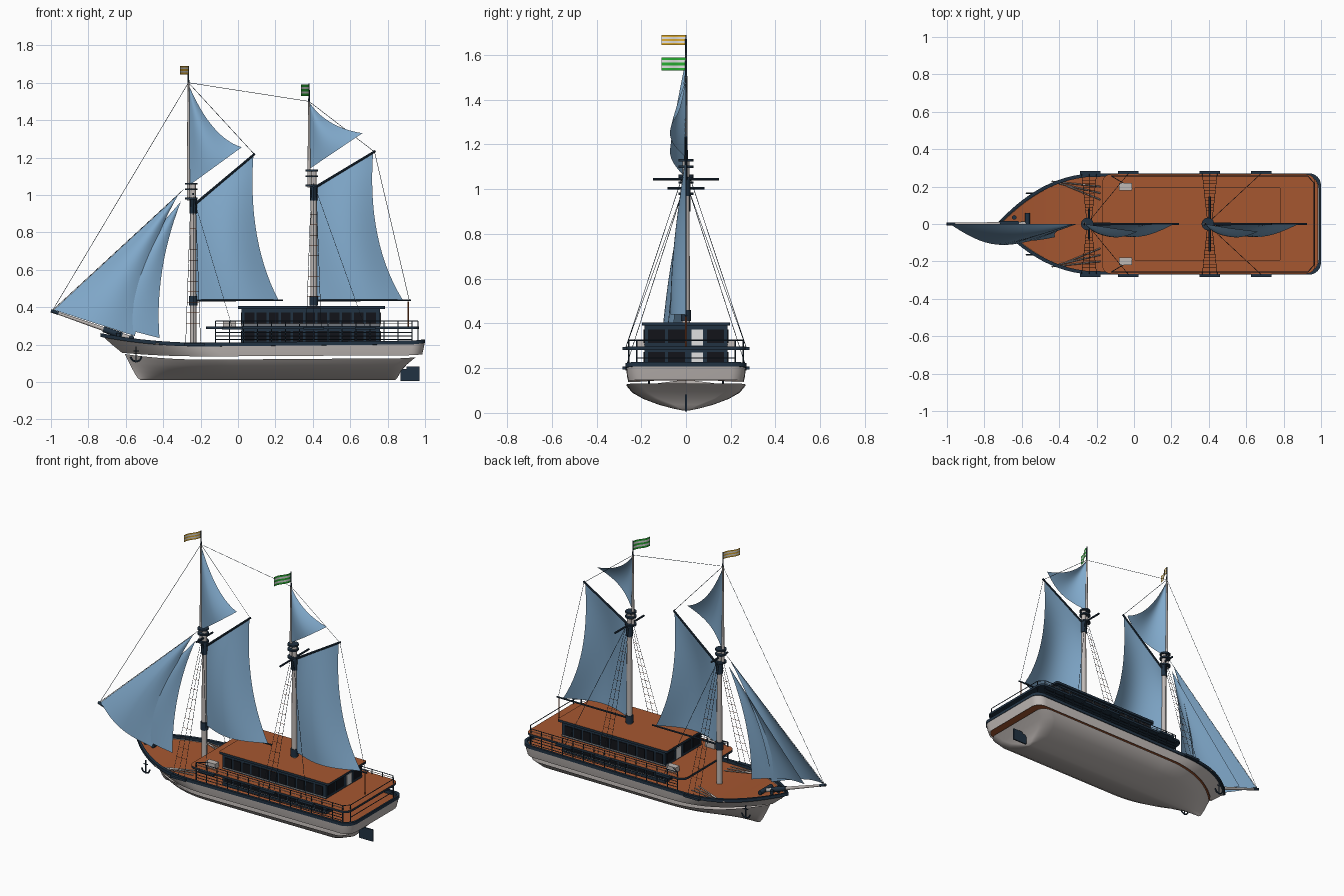
import bpy, bmesh, math
from mathutils import Vector

cube = bpy.data.objects.get("Cube")
if cube:
    bpy.data.objects.remove(cube, do_unlink=True)


def material(name, r, g, b):
    m = bpy.data.materials.new(name)
    m.use_nodes = True
    m.diffuse_color = (r, g, b, 1)
    m.node_tree.nodes["Principled BSDF"].inputs["Base Color"].default_value = (r, g, b, 1)
    return m


HULL = material("warm grey paint", .52, .48, .46)
DECK = material("orange wood", .38, .095, .03)
NAVY = material("dark navy", .015, .032, .055)
SAIL = material("blue canvas", .22, .40, .60)
GLASS = material("black glass", .006, .007, .01)
WHITE = material("white", .75, .75, .75)
GREEN = material("flag green", .02, .42, .03)
YELLOW = material("flag yellow", .75, .42, .03)


def finish(name, bm, mats, rule=None, smooth=None, normals=True):
    if normals:
        bmesh.ops.recalc_face_normals(bm, faces=bm.faces)
    bm.normal_update()
    if rule:
        for f in bm.faces:
            f.material_index = rule(f)
    me = bpy.data.meshes.new(name)
    bm.to_mesh(me)
    bm.free()
    for m in mats:
        me.materials.append(m)
    ob = bpy.data.objects.new(name, me)
    bpy.context.collection.objects.link(ob)
    if smooth:
        bpy.ops.object.select_all(action='DESELECT')
        ob.select_set(True)
        bpy.context.view_layer.objects.active = ob
        bpy.ops.object.shade_smooth_by_angle(angle=math.radians(smooth))
    return ob


def top_face(f):
    return 1 if f.normal.z > .7 else 0


def boxes(name, items, mats, rule=None, round_corners=0):
    """Boxes given as (x0, x1, y0, y1, z0, z1)."""
    bm = bmesh.new()
    for x0, x1, y0, y1, z0, z1 in items:
        vs = bmesh.ops.create_cube(bm, size=1)["verts"]
        for v in vs:
            v.co = (x0 if v.co.x < 0 else x1, y0 if v.co.y < 0 else y1, z0 if v.co.z < 0 else z1)
    if round_corners:
        edges = [e for e in bm.edges if abs(e.verts[0].co.z - e.verts[1].co.z) > .001]
        bmesh.ops.bevel(bm, geom=edges, offset=round_corners, segments=4, profile=.5, affect='EDGES')
    return finish(name, bm, mats, rule)


def rods(name, segments, mat, sides=8, smooth=40):
    """Round rods given as (start, end, start radius, end radius)."""
    bm = bmesh.new()
    for a, b, r0, r1 in segments:
        a, b = Vector(a), Vector(b)
        turn = (b - a).to_track_quat('Z', 'Y').to_matrix().to_4x4()
        turn.translation = (a + b) / 2
        bmesh.ops.create_cone(bm, cap_ends=True, segments=sides, radius1=r0, radius2=r1,
                              depth=(b - a).length, matrix=turn)
    return finish(name, bm, [mat], smooth=smooth)


def sheer(x):
    bow = max(0, (-x - .2) / .53)
    stern = max(0, (x - .7) / .3)
    return .05 * bow ** 2 + .018 * stern ** 2


def half_outline(x0, x1, w):
    pts = []
    for i in range(17):
        t = (i / 16) ** 1.4
        pts.append((x0 + .55 * t, w * (1 - (1 - t) ** 2.2)))
    r = min(.065, w * .6)
    for i in range(7):
        a = i / 6 * math.pi / 2
        pts.append((x1 - r + r * math.sin(a), w - r + r * math.cos(a)))
    return pts


def loft(name, levels, mats, cap=False, smooth=45):
    """Plan outlines stacked as (x0, x1, half width, z, share of sheer)."""
    bm = bmesh.new()
    rings = []
    for x0, x1, w, z, s in levels:
        half = half_outline(x0, x1, w)
        ring = half + [(x, -y) for x, y in reversed(half[1:])]
        rings.append([bm.verts.new((x, y, z + s * sheer(x))) for x, y in ring])
    n = len(rings[0])
    for a, b in zip(rings, rings[1:]):
        for i in range(n):
            j = (i + 1) % n
            bm.faces.new((a[i], a[j], b[j], b[i]))
    if cap:
        r = rings[0]
        bm.faces.new((r[0], r[1], r[-1]))
        for i in range(1, n // 2):
            bm.faces.new((r[i], r[i + 1], r[-i - 1], r[-i]))
    return finish(name, bm, mats, smooth=smooth)


# Hull, bulwark, cap rail and main deck
loft("lower_hull", [(-.52, .84, .012, .01, 0), (-.535, .85, .06, .02, 0), (-.548, .86, .12, .036, .1),
                    (-.565, .875, .19, .062, .3), (-.583, .905, .24, .09, .6),
                    (-.605, .95, .265, .12, 1)], [HULL], cap=True, smooth=60)
loft("upper_hull", [(-.62, .985, .258, .137, .6), (-.67, .992, .264, .165, .8),
                    (-.73, 1, .267, .2, 1)], [HULL])
loft("cap_rail", [(-.72, .99, .255, .19, 1), (-.735, 1, .271, .19, 1), (-.735, 1, .271, .21, 1),
                  (-.718, .988, .255, .21, 1), (-.72, .99, .255, .19, 1)], [NAVY], smooth=30)
loft("main_deck", [(-.712, .985, .258, .188, 1)], [DECK], cap=True)
loft("lower_deck_floor", [(-.615, .98, .252, .145, .6)], [DECK], cap=True)
boxes("rudder", [(.87, .97, -.004, .004, .006, .07), (.9, .97, -.004, .004, .07, .082)], [NAVY])

# Cabins, upper deck and roof
boxes("cabin", [(.02, .76, -.185, .185, .18, .39)], [NAVY])
boxes("upper_deck", [(-.17, .968, -.266, .266, .282, .296)], [NAVY, DECK], top_face, .045)
boxes("roof", [(0, .785, -.197, .197, .39, .405)], [NAVY, DECK], top_face, .012)
panes, sills = [], []
for z0, z1 in ((.215, .272), (.312, .372)):
    for s in (-1, 1):
        ya, yb = sorted((s * .18, s * .189))
        for i in range(11):
            x = .035 + i * .065
            panes.append((x, x + .052, ya, yb, z0, z1))
        sills.append((.02, .76, min(s * .184, s * .188), max(s * .184, s * .188), z0 - .009, z0 - .005))
    for x in (.017, .755):
        for y in (-.17, -.08, .095):
            panes.append((x, x + .008, y, y + .075, z0, z1))
boxes("cabin_windows", panes, [GLASS])
boxes("window_sills", sills, [HULL])
boxes("cabin_doors", [(x, x + .009, .025, .075, z, z + .07) for x in (.015, .756) for z in (.2, .302)], [WHITE])
boxes("deck_lockers", [(-.08, -.01, s * .2 - .02, s * .2 + .02, .296, .328) for s in (-1, 1)], [HULL])

# Deck posts and railings
posts, bars = [], []
for s in (-1, 1):
    for i in range(15):
        x = -.12 + i * .075
        posts.append(((x, s * .256, .2), (x, s * .256, .325), .003, .003))
    for z in (.228, .246, .264, .325):
        posts.append(((-.12, s * .256, z), (.93, s * .256, z), .0025, .0025))
    bars.append(((-.12, s * .256, .311), (.93, s * .256, .311), .0018, .0018))
    posts.append(((-.12, s * .256, .325), (-.01, s * .19, .325), .0025, .0025))
    posts.append(((.93, s * .256, .325), (.962, s * .22, .325), .0025, .0025))
    posts.append(((.962, s * .22, .2), (.962, s * .22, .325), .003, .003))
for z in (.245, .325):
    posts.append(((.962, -.22, z), (.962, .22, z), .0025, .0025))
rods("railings", posts, NAVY, 6)
rods("light_rails", bars, HULL, 6)
rods("boom_rest", [((.91, 0, .296), (.91, 0, .43), .004, .004)], DECK)

# Shroud ledges on both sides
ledges = []
for x, z in ((-.235, .2), (-.03, .288), (.405, .288), (.68, .288)):
    for s in (-1, 1):
        ledges.append((x - .055, x + .055, min(s * .25, s * .284), max(s * .25, s * .284), z - .007, z + .007))
boxes("shroud_ledges", ledges, [NAVY])

# Foredeck slats, bitts and windlass
slats = []
for s in (-1, 1):
    for k in range(3):
        slats.append(((-.44 + k * .04, s * (.228 - k * .012), .205), (-.18, s * (.2 - k * .035), .205), .004, .004))
rods("foredeck_slats", slats, HULL, 4, None)
rods("windlass", [((-.57, -.06, .236), (-.57, .06, .236), .014, .014)]
     + [((-.64, s * .035, .22), (-.64, s * .035, .262), .009, .012) for s in (-1, 1)], NAVY, 10)

# Anchors
for side, s in (("right", -1), ("left", 1)):
    y = s * .165
    tips = [(-.575, y, .135), (-.565, y, .116), (-.545, y, .108), (-.525, y, .116), (-.515, y, .135)]
    rods(side + "_anchor", [(a, b, .005, .005) for a, b in zip(tips, tips[1:])]
         + [((-.545, y, .108), (-.545, y, .19), .004, .004),
            ((-.56, y, .165), (-.53, y, .165), .003, .003)], NAVY, 6)

# Bowsprit
rods("bowsprit", [((-.58, 0, .235), (-.97, 0, .37), .013, .007)], HULL, 10)
rods("bowsprit_tip", [((-.96, 0, .367), (-1, 0, .381), .009, .009),
                      ((-.72, 0, .282), (-.62, 0, .248), .016, .017)], NAVY, 10)


# Masts with tops, yards, gaffs and booms
def mast(name, x, foot, head, top, tip, yard_z, yard, gaff, boom_end):
    xt = x - .025
    rods(name + "_mast", [((x, 0, foot), (x, 0, head), .018, .015),
                          ((xt, 0, head - .09), (xt, 0, top), .009, .005)], HULL, 12)
    discs = [((x - .01, 0, head - d), (x - .01, 0, head - d + .01), .034, .034) for d in (.005, .035, .085)]
    rods(name + "_mast_fittings", discs
         + [((x, 0, .41), (x, 0, .46), .023, .023), ((x, 0, head - .16), (x, 0, head - .08), .02, .02),
            ((xt, 0, top - .02), (xt, 0, tip), .005, .003)], NAVY, 12)
    (gx0, gz0), (gx1, gz1) = gaff
    rods(name + "_spars", [((x, -yard, yard_z), (x, yard, yard_z), .006, .006),
                           ((gx0, 0, gz0), (gx1, 0, gz1), .007, .006),
                           ((x, 0, .437), (boom_end, 0, .437), .006, .005)], NAVY, 8)


mast("fore", -.24, .19, 1.06, 1.6, 1.69, 1.005, .083, ((-.225, .955), (.09, 1.22)), .24)
mast("main", .405, .4, 1.13, 1.5, 1.595, 1.045, .148, ((.42, 1.045), (.735, 1.235)), .925)


# Sails stretched between two curved edges
def through(pts, t):
    a, m, b = (Vector(p) for p in pts)
    c = 2 * m - (a + b) / 2
    return a * (1 - t) ** 2 + 2 * c * t * (1 - t) + b * t * t


def sail(name, luff, leech, depth, drift=0):
    bm = bmesh.new()
    n = 14
    grid = []
    for j in range(n + 1):
        v = j / n
        a, b = through(luff, v), through(leech, v)
        row = []
        for i in range(n + 1):
            u = i / n
            p = a.lerp(b, u)
            y = -depth * math.sin(math.pi * u) * (1 - v ** 2) - drift * u * (1 - v)
            row.append(bm.verts.new((p.x, y, p.y)))
        grid.append(row)
    for r, q in zip(grid, grid[1:]):
        for i in range(n):
            bm.faces.new((r[i], r[i + 1], q[i + 1], q[i]))
    bmesh.ops.remove_doubles(bm, verts=bm.verts, dist=.0001)
    finish(name, bm, [SAIL], smooth=80, normals=False)


sail("fore_sail", ((-.225, .44), (-.225, .7), (-.225, .95)), ((.215, .44), (.1, .79), (.082, 1.205)), .07)
sail("main_sail", ((.42, .44), (.42, .74), (.42, 1.045)), ((.88, .44), (.745, .79), (.722, 1.22)), .07)
sail("fore_topsail", ((-.26, 1.05), (-.11, 1.185), (.02, 1.255)), ((-.26, 1.06), (-.26, 1.3), (-.26, 1.58)), 0, 0)
sail("main_topsail", ((.385, 1.14), (.5, 1.275), (.66, 1.33)), ((.385, 1.15), (.385, 1.3), (.385, 1.49)), 0, 0)
for label, mid in (("fore_topsail", (-.13, 1.36)), ("main_topsail", (.5, 1.385))):
    ob = bpy.data.objects.get(label)
    bpy.data.objects.remove(ob, do_unlink=True)
    if label[0] == "f":
        sail(label, ((-.262, 1.05), (-.262, 1.3), (-.262, 1.58)), ((.02, 1.255), mid, (-.26, 1.58)), .05, .04)
    else:
        sail(label, ((.383, 1.14), (.383, 1.3), (.383, 1.49)), ((.665, 1.33), mid, (.385, 1.49)), .05, .04)
sail("outer_jib", ((-.985, .385), (-.65, .695), (-.32, 1)), ((-.55, .245), (-.485, .62), (-.32, 1)), .06, .09)
sail("inner_jib", ((-.85, .345), (-.58, .65), (-.305, .965)), ((-.42, .235), (-.405, .6), (-.305, .965)), .05, .07)

# Rigging
lines = [((-.99, 0, .385), (-.265, 0, 1.6)), ((-.265, 0, 1.6), (.38, 0, 1.5)),
         ((.085, 0, 1.22), (-.265, 0, 1.6)), ((.73, 0, 1.23), (.38, 0, 1.5)),
         ((.73, 0, 1.23), (.915, 0, .44)), ((-.99, 0, .385), (-.29, 0, 1.03))]
rungs = []
for x, top, foot, aft in ((-.24, .99, .2, -.03), (.405, 1.06, .29, .68)):
    for s in (-1, 1):
        for d in (-.04, 0, .04):
            lines.append(((x + d * .3, s * .015, top), (x + d, s * .27, foot)))
        lines.append(((x, s * .015, top), (aft, s * .27, .29)))
        for k in range(2, 12):
            t = k / 14
            y, z, w = s * (.27 - .255 * t), foot + (top - foot) * t, .04 - .028 * t
            rungs.append(((x - w, y, z), (x + w, y, z), .0012, .0012))
rods("rigging_lines", [(a, b, .0013, .0013) for a, b in lines], NAVY, 4, None)
rods("rope_ladder_rungs", rungs, DECK, 4, None)


# Flags in horizontal bands
def flag(name, x, z0, z1, mat):
    bm = bmesh.new()
    rows = []
    for j in range(6):
        rows.append([bm.verts.new((x - .045 * i / 8 + .006 * math.sin(i * .8), -.11 * i / 8,
                                   z0 + (z1 - z0) * j / 5)) for i in range(9)])
    for j in range(5):
        for i in range(8):
            f = bm.faces.new((rows[j][i], rows[j][i + 1], rows[j + 1][i + 1], rows[j + 1][i]))
            f.material_index = j % 2
    finish(name, bm, [mat, WHITE], smooth=60, normals=False)


flag("fore_flag", -.265, 1.645, 1.69, YELLOW)
flag("main_flag", .38, 1.53, 1.59, GREEN)
